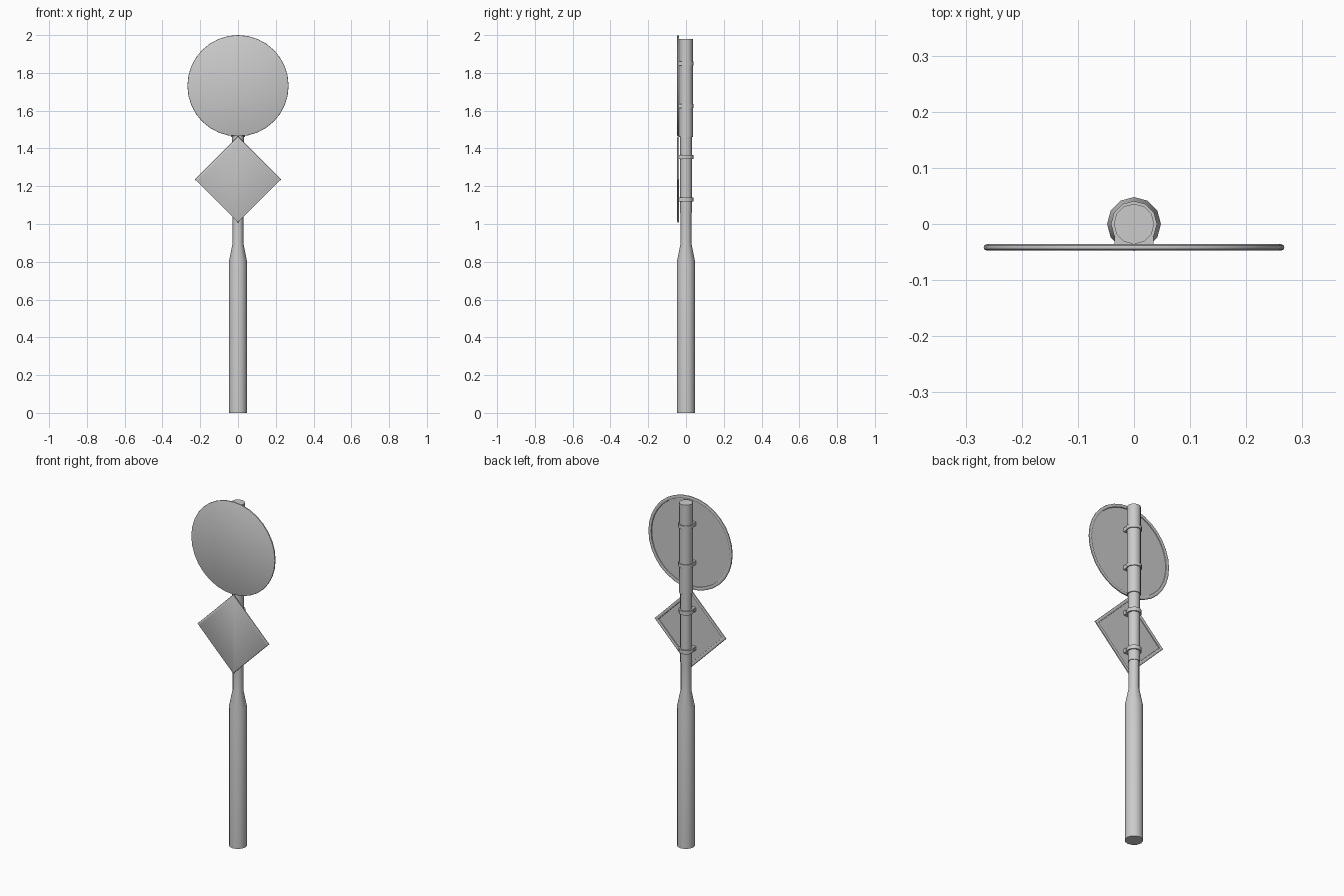
import bpy, bmesh
from math import sin, cos, pi

if "Cube" in bpy.data.objects:
    bpy.data.objects.remove(bpy.data.objects["Cube"])

SIDES = 12


def finish(name, bm, angle=40):
    bmesh.ops.recalc_face_normals(bm, faces=bm.faces)
    me = bpy.data.meshes.new(name)
    bm.to_mesh(me)
    bm.free()
    ob = bpy.data.objects.new(name, me)
    bpy.context.collection.objects.link(ob)
    bpy.ops.object.select_all(action='DESELECT')
    ob.select_set(True)
    bpy.context.view_layer.objects.active = ob
    bpy.ops.object.shade_smooth_by_angle(angle=angle * pi / 180)
    return ob


def loft(name, rings, cyclic=False):
    """Skin a list of point rings, capped at both ends unless cyclic."""
    bm = bmesh.new()
    loops = [[bm.verts.new(p) for p in ring] for ring in rings]
    n = len(loops[0])
    pairs = list(zip(loops, loops[1:])) + ([(loops[-1], loops[0])] if cyclic else [])
    for a, b in pairs:
        for i in range(n):
            j = (i + 1) % n
            bm.faces.new((a[i], a[j], b[j], b[i]))
    if not cyclic:
        bm.faces.new(loops[0])
        bm.faces.new(loops[-1])
    return finish(name, bm)


def circle(r, z, n=SIDES):
    return [(r * cos(2 * pi * i / n), r * sin(2 * pi * i / n), z) for i in range(n)]


def sign(name, outline, size, z, slant=1.0):
    """Thin pressed panel with a rolled lip round its hollow back."""
    profile = [(0.005, -0.047), (0.001, -0.045), (0, -0.0415), (0.001, -0.038),
               (0.005, -0.036), (0.014, -0.036), (0.018, -0.038), (0.019, -0.043)]
    rings = []
    for inset, y in profile:
        s = size - inset * slant
        rings.append([(u * s, y, z + v * s) for u, v in outline])
    return loft(name, rings)


# Post: thick base, tapered neck, then slightly wider sections behind each sign
loft("post", [circle(r, z) for r, z in (
    (0.048, 0), (0.048, 0.80), (0.028, 0.90), (0.028, 1.06),
    (0.031, 1.06), (0.031, 1.46), (0.036, 1.46), (0.036, 1.98))])

# Round sign
round_outline = [(cos(2 * pi * i / 32), sin(2 * pi * i / 32)) for i in range(32)]
sign("round_sign", round_outline, 0.268, 1.732)

# Diamond sign with slightly rounded corners
corner = [(0.972, -0.028), (0.993, -0.014), (1.0, 0), (0.993, 0.014), (0.972, 0.028)]
diamond_outline = []
for k in range(4):
    c, s = round(cos(k * pi / 2)), round(sin(k * pi / 2))
    diamond_outline += [(u * c - v * s, u * s + v * c) for u, v in corner]
sign("diamond_sign", diamond_outline, 0.228, 1.236, slant=1.35)

# Clamp bands, each with a bracket reaching the sign panel
for i, (z, r) in enumerate(((1.85, 0.041), (1.625, 0.041), (1.355, 0.039), (1.13, 0.039))):
    h = 0.011
    loft(f"clamp_band_{i + 1}",
         [circle(r, z - h), circle(r, z + h), circle(r - 0.012, z + h), circle(r - 0.012, z - h)],
         cyclic=True)
    bm = bmesh.new()
    bmesh.ops.create_cube(bm, size=1)
    bmesh.ops.scale(bm, vec=(0.07, 0.022, 2 * h), verts=bm.verts)
    bmesh.ops.translate(bm, vec=(0, -0.033, z), verts=bm.verts)
    finish(f"clamp_bracket_{i + 1}", bm)
